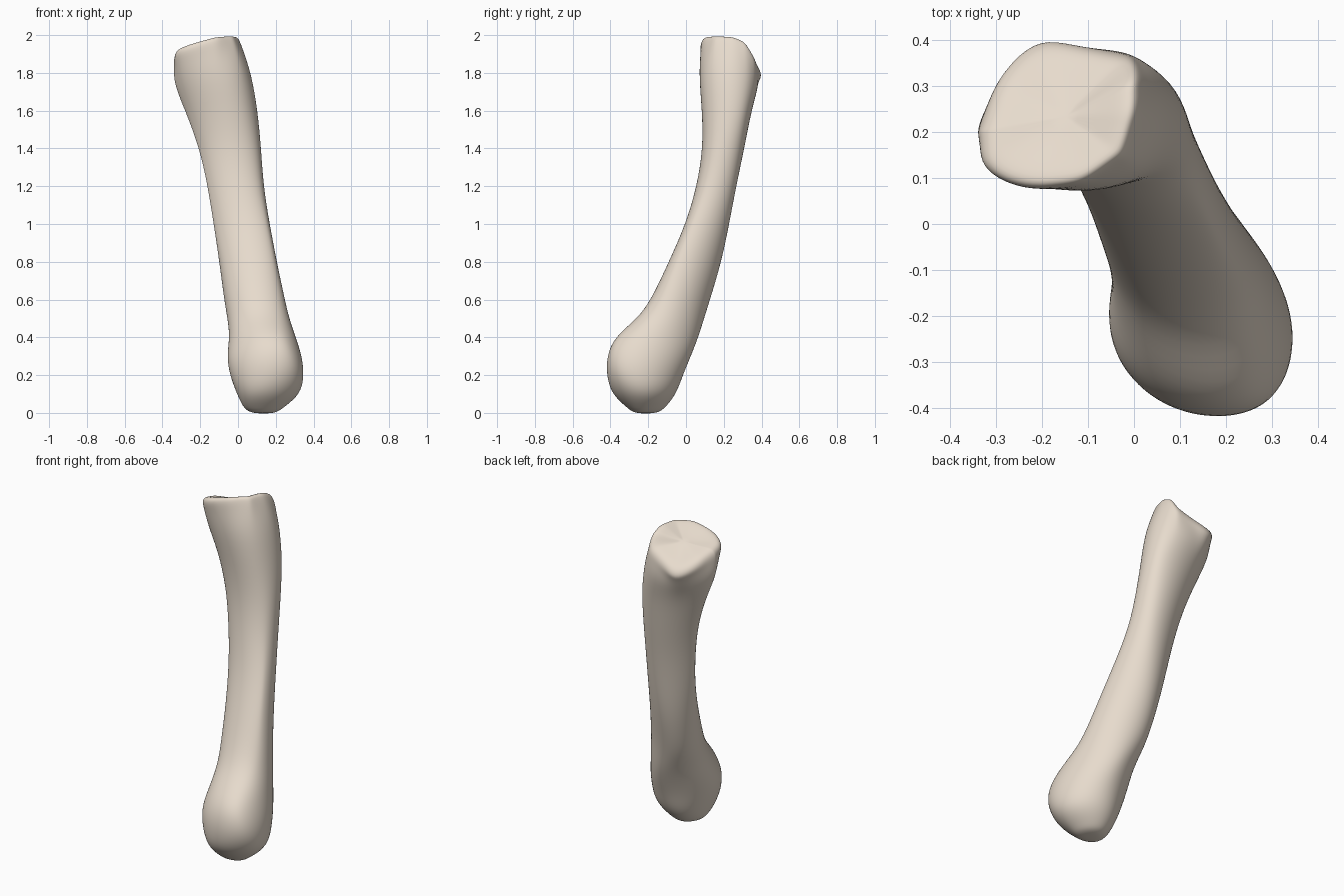
import bpy, bmesh
from math import sin, cos, pi, atan2

if "Cube" in bpy.data.objects:
    bpy.data.objects.remove(bpy.data.objects["Cube"])

SEG = 32
# Cross-sections: height, then min/max extents along x, y, and the diagonals (x+y), (y-x)
SECTIONS = [
    (0.03, .03, .24, -.31, -.11, -.17, .05, -.36, -.14),
    (0.10, .005, .325, -.385, -.06, -.235, .13, -.45, -.09),
    (0.20, -.03, .335, -.405, -.03, -.26, .16, -.50, -.055),
    (0.30, -.045, .32, -.40, .01, -.26, .18, -.50, -.02),
    (0.40, -.03, .29, -.365, .05, -.214, .185, -.45, .015),
    (0.50, -.05, .265, -.25, .09, -.142, .18, -.33, .057),
    (0.60, -.07, .245, -.18, .125, -.111, .18, -.265, .095),
    (0.80, -.10, .205, -.09, .19, -.062, .197, -.18, .147),
    (1.00, -.13, .165, .00, .23, -.028, .222, -.095, .187),
    (1.20, -.16, .13, .06, .265, -.02, .245, -.02, .23),
    (1.40, -.20, .115, .095, .305, -.027, .268, .017, .29),
    (1.60, -.28, .10, .085, .345, -.058, .28, .045, .36),
    (1.80, -.335, .06, .075, .375, -.12, .28, .055, .42),
]
# Rim of the upper joint surface
RIM = [(-.02, .15, 1.99), (.01, .25, 1.985), (.01, .32, 1.955), (.0, .365, 1.88),
       (-.10, .385, 1.83), (-.225, .415, 1.775), (-.30, .32, 1.84), (-.34, .20, 1.89),
       (-.335, .10, 1.92), (-.22, .07, 1.955), (-.11, .085, 1.985)]
CX, CY, CZ = -.15, .235, 1.925


def outline(row):
    """Smooth closed outline touching the eight given extents."""
    _, x0, x1, y0, y1, u0, u1, w0, w1 = row
    h = [x1, u1, y1, w1, -x0, -u0, -y0, -w0]
    damp = (1, 1, 1, .75)
    a = [sum(v * cos(k * i * pi / 4) for i, v in enumerate(h)) / 4 * damp[k] for k in range(4)]
    b = [sum(v * sin(k * i * pi / 4) for i, v in enumerate(h)) / 4 * damp[k] for k in range(4)]
    pts = []
    for j in range(SEG):
        t = 2 * pi * j / SEG
        s = a[0] / 2 + sum(a[k] * cos(k * t) + b[k] * sin(k * t) for k in (1, 2, 3))
        d = sum(k * (b[k] * cos(k * t) - a[k] * sin(k * t)) for k in (1, 2, 3))
        pts.append((s * cos(t) - d * sin(t), s * sin(t) + d * cos(t)))
    return pts


def rim_point(t):
    """Point where a ray from the joint centre at angle t meets the rim."""
    dx, dy = cos(t), sin(t)
    for p, q in zip(RIM, RIM[1:] + RIM[:1]):
        px, py, ex, ey = p[0] - CX, p[1] - CY, q[0] - p[0], q[1] - p[1]
        den = dx * ey - dy * ex
        if abs(den) < 1e-9:
            continue
        s = (px * dy - py * dx) / den
        r = (px * ey - py * ex) / den
        if -1e-6 <= s <= 1 + 1e-6 and r > 0:
            return CX + dx * r, CY + dy * r, p[2] + (q[2] - p[2]) * s
    return CX, CY, CZ


def scaled(pts, f):
    cx = sum(p[0] for p in pts) / SEG
    cy = sum(p[1] for p in pts) / SEG
    return [(cx + (x - cx) * f, cy + (y - cy) * f) for x, y in pts]


# Lower knuckle and shaft
rings = []
base = outline(SECTIONS[0])
for f, z in ((.3, -.003), (.7, .005)):
    rings.append([(x, y, z) for x, y in scaled(base, f)])
for row in SECTIONS[:-1]:
    rings.append([(x, y, row[0]) for x, y in outline(row)])

# Upper end: sheared so that it meets the sloping rim
last = outline(SECTIONS[-1])
rim = [rim_point(atan2(y - CY, x - CX)) for x, y in last]
rings.append([(x, y, 1.6 + .5 * (r[2] - 1.6)) for (x, y), r in zip(last, rim)])
rings.append([(x * .35 + r[0] * .65, y * .35 + r[1] * .65, 1.6 + .82 * (r[2] - 1.6))
              for (x, y), r in zip(last, rim)])
rings.append([(r[0], r[1], r[2] - .01) for r in rim])
for f, lift in ((.9, .018), (.6, .01), (.25, 0)):
    rings.append([(CX + (r[0] - CX) * f, CY + (r[1] - CY) * f,
                   CZ + (r[2] - CZ) * f + lift) for r in rim])

bm = bmesh.new()
loops = [[bm.verts.new(p) for p in r] for r in rings]
for lo, hi in zip(loops, loops[1:]):
    for j in range(SEG):
        k = (j + 1) % SEG
        bm.faces.new((lo[j], lo[k], hi[k], hi[j]))
bm.faces.new(loops[0][::-1])
bm.faces.new(loops[-1])
for f in bm.faces:
    f.smooth = True
mesh = bpy.data.meshes.new("hand_bone")
bm.to_mesh(mesh)
bm.free()
bone = bpy.data.objects.new("hand_bone", mesh)
bpy.context.collection.objects.link(bone)
sub = bone.modifiers.new("smooth", 'SUBSURF')
sub.levels = sub.render_levels = 2

# Pale bone colour
mat = bpy.data.materials.new("bone_colour")
mat.diffuse_color = (.80, .71, .61, 1)
mat.use_nodes = True
mat.node_tree.nodes["Principled BSDF"].inputs["Base Color"].default_value = mat.diffuse_color
mesh.materials.append(mat)
